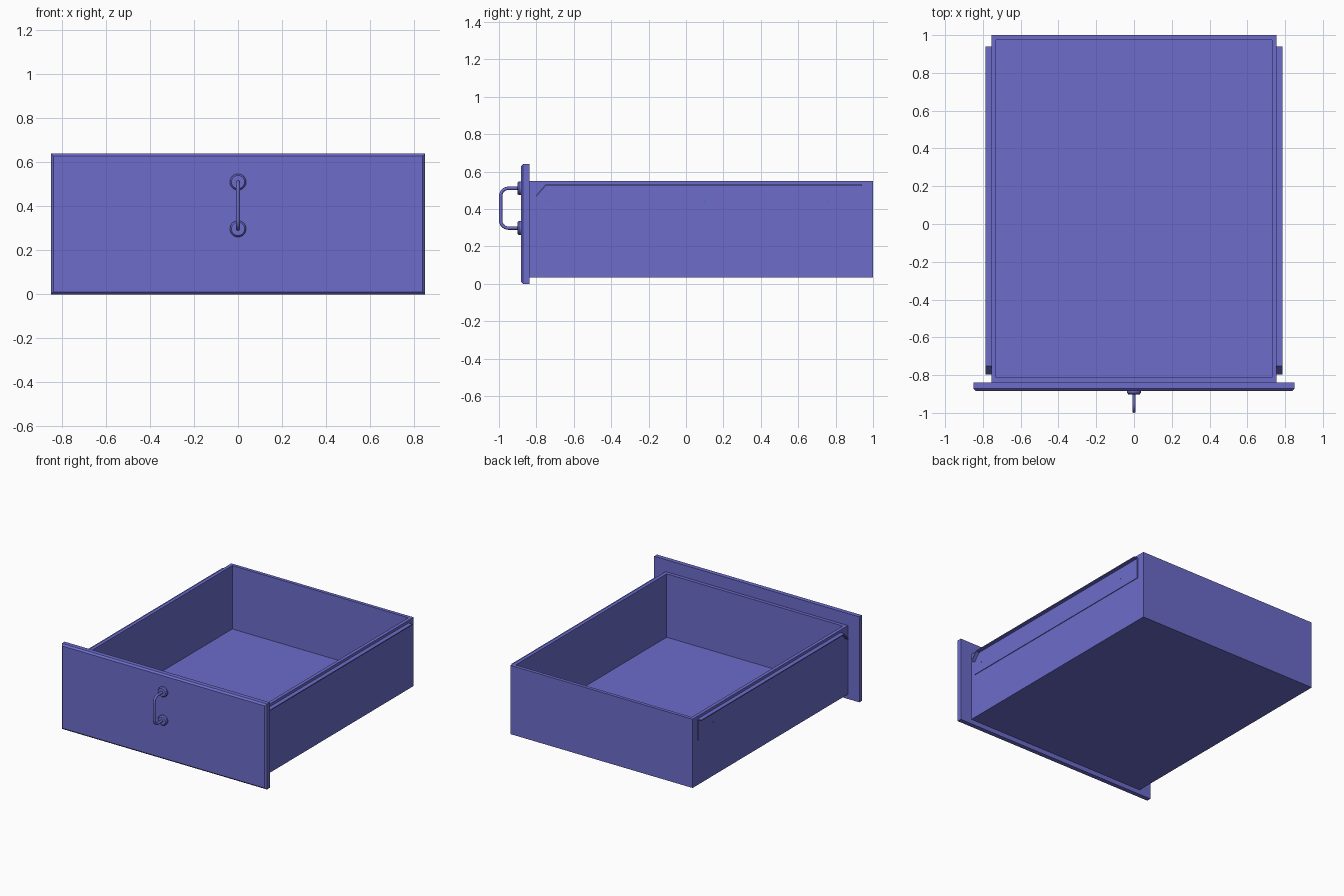
import bpy, bmesh, math
from mathutils import Vector, Matrix

if "Cube" in bpy.data.objects:
    bpy.data.objects.remove(bpy.data.objects["Cube"])


def material(name, rgb):
    m = bpy.data.materials.new(name)
    m.diffuse_color = (*rgb, 1)
    m.use_nodes = True
    m.node_tree.nodes["Principled BSDF"].inputs["Base Color"].default_value = m.diffuse_color
    return m


BLUE = material("violet blue", (0.15, 0.15, 0.60))
TEAL = material("teal", (0.03, 0.25, 0.30))


def finish(bm, name, mat=BLUE, smooth=False):
    bmesh.ops.recalc_face_normals(bm, faces=bm.faces)
    me = bpy.data.meshes.new(name)
    bm.to_mesh(me)
    bm.free()
    me.materials.append(mat)
    ob = bpy.data.objects.new(name, me)
    bpy.context.collection.objects.link(ob)
    if smooth:
        bpy.ops.object.select_all(action='DESELECT')
        ob.select_set(True)
        bpy.context.view_layer.objects.active = ob
        bpy.ops.object.shade_smooth_by_angle(angle=math.radians(30))
    return ob


def box(lo, hi):
    bm = bmesh.new()
    lo, hi = Vector(lo), Vector(hi)
    size = hi - lo
    bmesh.ops.create_cube(bm, size=1, matrix=Matrix.Translation((lo + hi) / 2) @ Matrix.Diagonal((*size, 1)))
    return bm


def mirror_x(ob):
    empty_mod = ob.modifiers.new("Mirror", 'MIRROR')
    empty_mod.use_axis = (True, False, False)


def plate_yz(name, points, x0, x1):
    """Extrude a y-z outline along x, mirrored to both sides."""
    bm = bmesh.new()
    face = bm.faces.new([bm.verts.new((x0, y, z)) for y, z in points])
    ext = bmesh.ops.extrude_face_region(bm, geom=[face])
    for v in ext["geom"]:
        if isinstance(v, bmesh.types.BMVert):
            v.co.x = x1
    mirror_x(finish(bm, name))


# Front panel, chamfered around its front face
bm = box((-0.85, -0.883, 0), (0.85, -0.838, 0.64))
front = min(bm.faces, key=lambda f: f.calc_center_median().y)
bmesh.ops.bevel(bm, geom=list(front.edges), offset=0.012, segments=1, affect='EDGES')
finish(bm, "front_panel")

# Open drawer box: inset the top and push it down to the floor
bm = box((-0.755, -0.838, 0.035), (0.755, 1.0, 0.55))
top = max(bm.faces, key=lambda f: f.calc_center_median().z)
bmesh.ops.inset_region(bm, faces=[top], thickness=0.036)
top = max((f for f in bm.faces if f.normal.z > 0.9), key=lambda f: f.calc_area())
ext = bmesh.ops.extrude_discrete_faces(bm, faces=[top])
bmesh.ops.translate(bm, verts=ext["faces"][0].verts, vec=(0, 0, -0.475))
finish(bm, "drawer_box")

# Slide rails: thin side plate with a lip along the top and front chamfer
plate_yz("rail_plate", [(-0.798, 0.37), (0.94, 0.37), (0.94, 0.53), (-0.753, 0.53), (-0.798, 0.478)],
         0.754, 0.760)
plate_yz("rail_lip", [(0.94, 0.53), (-0.753, 0.53), (-0.798, 0.478), (-0.798, 0.468),
                      (-0.750, 0.523), (0.94, 0.523)], 0.754, 0.787)

# Tiny fixing pins in the rails
bm = bmesh.new()
for y in (-0.73, 0.10, 0.76):
    bmesh.ops.create_cone(bm, cap_ends=True, segments=12, radius1=0.005, radius2=0.005, depth=0.003,
                          matrix=Matrix.Translation((0.760, y, 0.44)) @ Matrix.Rotation(math.pi / 2, 4, 'Y'))
mirror_x(finish(bm, "rail_pins", TEAL))

# Handle rosettes: turned disc with a tapered face
Z_LOW, Z_HIGH = 0.298, 0.511
for name, z in (("lower_rosette", Z_LOW), ("upper_rosette", Z_HIGH)):
    bm = bmesh.new()
    rings = []
    for y, r in ((-0.880, 0.037), (-0.894, 0.037), (-0.902, 0.030)):
        rings.append([bm.verts.new((r * math.cos(i * math.tau / 32), y, z + r * math.sin(i * math.tau / 32)))
                      for i in range(32)])
    for a, b in zip(rings, rings[1:]):
        for i in range(32):
            j = (i + 1) % 32
            bm.faces.new((a[i], a[j], b[j], b[i]))
    bm.faces.new(rings[0])
    bm.faces.new(rings[-1])
    finish(bm, name, smooth=True)

# Handle bar: round tube swept along a rounded U path
R, Y_OUT, TUBE = 0.042, -0.991, 0.009
path = [(-0.895, Z_HIGH, 0)]
for zc, start in ((Z_HIGH - R, 0), (Z_LOW + R, math.pi / 2)):
    for i in range(9):
        a = start + i * math.pi / 16
        path.append((Y_OUT + R - R * math.sin(a), zc + R * math.cos(a), a))
path.append((-0.895, Z_LOW, math.pi))
bm = bmesh.new()
rings = []
for y, z, a in path:
    out = Vector((0, -math.sin(a), math.cos(a)))
    side = Vector((1, 0, 0))
    rings.append([bm.verts.new(Vector((0, y, z)) + TUBE * (math.cos(t) * out + math.sin(t) * side))
                  for t in (k * math.tau / 16 for k in range(16))])
for a, b in zip(rings, rings[1:]):
    for i in range(16):
        j = (i + 1) % 16
        bm.faces.new((a[i], a[j], b[j], b[i]))
bm.faces.new(rings[0])
bm.faces.new(rings[-1])
finish(bm, "handle_bar", smooth=True)
